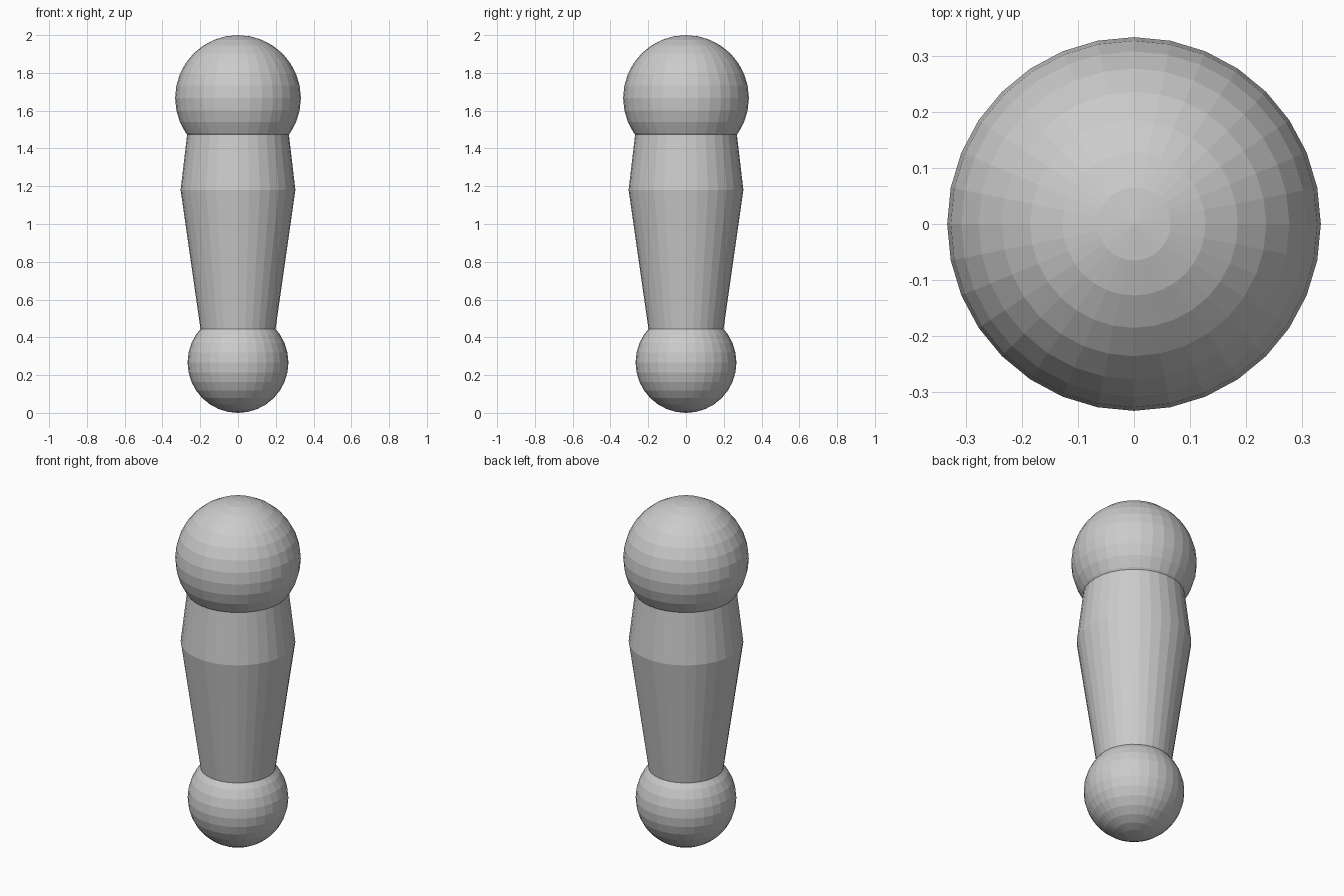
import bpy, bmesh, math

if "Cube" in bpy.data.objects:
    bpy.data.objects.remove(bpy.data.objects["Cube"])

SIDES = 32

grey = bpy.data.materials.new("plain_grey")
grey.diffuse_color = (0.6, 0.6, 0.6, 1)
grey.use_nodes = True
grey.node_tree.nodes["Principled BSDF"].inputs["Base Color"].default_value = grey.diffuse_color


def add_object(name, bm):
    bmesh.ops.recalc_face_normals(bm, faces=bm.faces)
    mesh = bpy.data.meshes.new(name)
    bm.to_mesh(mesh)
    bm.free()
    mesh.materials.append(grey)
    obj = bpy.data.objects.new(name, mesh)
    bpy.context.collection.objects.link(obj)
    return obj


def ball(name, radius, z):
    bm = bmesh.new()
    bmesh.ops.create_uvsphere(bm, u_segments=SIDES, v_segments=16, radius=radius)
    add_object(name, bm).location.z = z


def turned(name, profile):
    """Capped solid of revolution from (radius, height) points."""
    bm = bmesh.new()
    rings = [[bm.verts.new((r * math.cos(2 * math.pi * i / SIDES),
                            r * math.sin(2 * math.pi * i / SIDES), z))
              for i in range(SIDES)] for r, z in profile]
    for low, high in zip(rings, rings[1:]):
        for i in range(SIDES):
            j = (i + 1) % SIDES
            bm.faces.new((low[i], low[j], high[j], high[i]))
    bm.faces.new(rings[0][::-1])
    bm.faces.new(rings[-1])
    add_object(name, bm)


# Rounded joints at both ends
ball("upper_joint", 0.333, 1.667)
ball("lower_joint", 0.267, 0.267)

# Tapered shaft, widest above the middle, ends tucked into the joints
turned("shaft", [(0.194, 0.41), (0.304, 1.18), (0.264, 1.52)])
